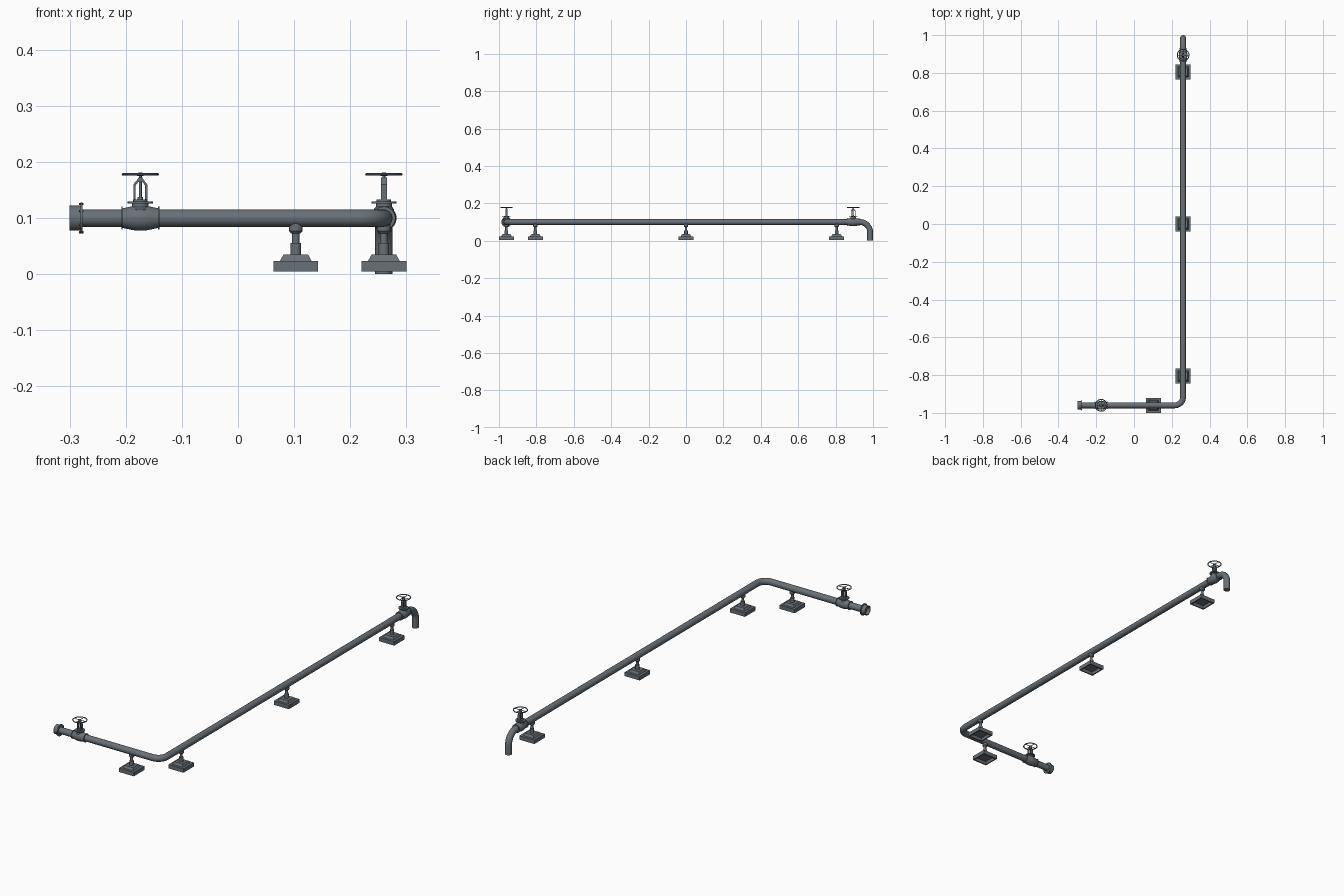
import bpy, bmesh, math
from mathutils import Matrix, Vector

if "Cube" in bpy.data.objects:
    bpy.data.objects.remove(bpy.data.objects["Cube"])

steel = bpy.data.materials.new("blue grey steel")
steel.diffuse_color = (0.14, 0.165, 0.185, 1)
steel.use_nodes = True
steel.node_tree.nodes["Principled BSDF"].inputs["Base Color"].default_value = steel.diffuse_color
T, R = Matrix.Translation, Matrix.Rotation
PIPE_R, PIPE_Z, RUN_X, RUN_Y = 0.0155, 0.10, 0.26, -0.96
ALONG_X = R(math.pi / 2, 4, 'Y')


def finish(name, bm, mat=Matrix()):
    bmesh.ops.remove_doubles(bm, verts=bm.verts, dist=1e-6)
    bmesh.ops.recalc_face_normals(bm, faces=bm.faces)
    bm.transform(mat)
    me = bpy.data.meshes.new(name)
    bm.to_mesh(me)
    bm.free()
    me.materials.append(steel)
    ob = bpy.data.objects.new(name, me)
    bpy.context.collection.objects.link(ob)
    bpy.ops.object.select_all(action='DESELECT')
    ob.select_set(True)
    bpy.context.view_layer.objects.active = ob
    bpy.ops.object.shade_smooth_by_angle(angle=math.radians(35))
    return ob


def lathe(name, profile, mat=Matrix(), n=32, caps=True):
    """Turn (radius, height) pairs round z; n=4 gives a square, radius = half side."""
    bm = bmesh.new()
    k, off = (math.sqrt(2), math.pi / 4) if n == 4 else (1, 0)
    rings = []
    for r, z in profile:
        rings.append([bm.verts.new((k * r * math.cos(off + 2 * math.pi * i / n),
                                    k * r * math.sin(off + 2 * math.pi * i / n), z))
                      for i in range(n)])
    for a, b in zip(rings, rings[1:]):
        for i in range(n):
            j = (i + 1) % n
            bm.faces.new((a[i], a[j], b[j], b[i]))
    if caps:
        bm.faces.new(rings[0])
        bm.faces.new(rings[-1])
    return finish(name, bm, mat)


def arc(centre, u, v, radius, steps=10):
    """Quarter circle from direction u to direction v."""
    c, u, v = Vector(centre), Vector(u), Vector(v)
    return [c + radius * (u * math.cos(a) + v * math.sin(a))
            for a in (math.pi / 2 * i / steps for i in range(steps + 1))]


def tube(name, points, radius):
    cu = bpy.data.curves.new(name + "_path", 'CURVE')
    cu.dimensions = '3D'
    cu.bevel_depth, cu.bevel_resolution, cu.use_fill_caps = radius, 6, True
    sp = cu.splines.new('POLY')
    sp.points.add(len(points) - 1)
    for p, co in zip(sp.points, points):
        p.co = (*co, 1)
    tmp = bpy.data.objects.new(name + "_path", cu)
    bpy.context.collection.objects.link(tmp)
    bpy.context.view_layer.update()
    bm = bmesh.new()
    bm.from_mesh(tmp.evaluated_get(bpy.context.evaluated_depsgraph_get()).to_mesh())
    bpy.data.objects.remove(tmp)
    bmesh.ops.remove_doubles(bm, verts=bm.verts, dist=1e-6)
    bmesh.ops.recalc_face_normals(bm, faces=bm.faces)
    # recess the open ends
    for f in [f for f in bm.faces if len(f.verts) > 4]:
        bmesh.ops.inset_individual(bm, faces=[f], thickness=0.003)
        ext = bmesh.ops.extrude_discrete_faces(bm, faces=[f])["faces"][0]
        bmesh.ops.translate(bm, verts=ext.verts, vec=-0.02 * ext.normal)
    return finish(name, bm)


def valve(name, x, y, turn):
    base = T((x, y, 0)) @ R(turn, 4, 'Z')
    # bulged body with end collars
    half = [(0.0155, 0.034), (0.0205, 0.034), (0.0205, 0.0315), (0.0175, 0.0315),
            (0.0195, 0.022), (0.0215, 0.013), (0.0225, 0.004)]
    body = [(r, -t) for r, t in half] + half[::-1]
    lathe(name + "_body", body, base @ T((0, 0, PIPE_Z)) @ ALONG_X)
    # bonnet neck and flange
    lathe(name + "_bonnet", [(0.019, 0.105), (0.018, 0.116), (0.0145, 0.120), (0.0145, 0.126),
                             (0.0225, 0.126), (0.0225, 0.130), (0.013, 0.130), (0.013, 0.133),
                             (0.005, 0.133), (0.005, 0.138)], base)
    # flat-bar yoke
    bm = bmesh.new()
    outer = [(0.0125, 0.131), (0.0125, 0.160), (0.006, 0.168), (0.0035, 0.172)]
    inner = [(0.0085, 0.131), (0.0085, 0.158), (0.004, 0.164), (0.0, 0.165)]
    line = lambda pts: [(-a, b) for a, b in pts] + pts[::-1]
    o, i = line(outer), line(inner)
    v = [[bm.verts.new((px, w, pz)) for px, pz in pts]
         for pts, w in ((o, -0.0055), (o, 0.0055), (i, 0.0055), (i, -0.0055))]
    for k in range(4):
        a, b = v[k], v[(k + 1) % 4]
        for j in range(len(o) - 1):
            bm.faces.new((a[j], a[j + 1], b[j + 1], b[j]))
    for j in (0, -1):
        bm.faces.new([s[j] for s in v])
    finish(name + "_yoke", bm, base)
    # stem and handwheel
    lathe(name + "_stem", [(0.0025, 0.130), (0.0025, 0.175), (0.006, 0.175),
                           (0.006, 0.180), (0.003, 0.181)], base, 16)
    rim = [(0.0310 + 0.0025 * math.cos(a), 0.178 + 0.0022 * math.sin(a))
           for a in (math.pi * k / 4 for k in range(9))]
    lathe(name + "_wheel_rim", rim, base, 32, caps=False)
    for s in range(4):
        lathe(f"{name}_wheel_spoke_{s + 1}", [(0.0015, 0.004), (0.0015, 0.031)],
              base @ T((0, 0, 0.178)) @ R(s * math.pi / 2, 4, 'Z') @ ALONG_X, 8)


def support(name, x, y):
    at = T((x, y, 0))
    # square hollow footing with tapered top
    lathe(name + "_footing", [(0.034, 0.020), (0.034, 0.005), (0.04, 0.005), (0.04, 0.024),
                              (0.028, 0.024), (0.022, 0.035)], at, 4)
    # stepped post and saddle
    lathe(name + "_post", [(0.0095, 0.035), (0.0095, 0.056), (0.0065, 0.056), (0.0065, 0.073),
                           (0.0085, 0.073), (0.012, 0.077), (0.012, 0.094)], at, 24)


# main pipe: inlet run, corner, long run, down-turned spout
BEND, SPOUT = 0.045, 0.055
path = [Vector((-0.286, RUN_Y, PIPE_Z))]
path += arc((RUN_X - BEND, RUN_Y + BEND, PIPE_Z), (0, -1, 0), (1, 0, 0), BEND)
path += arc((RUN_X, 0.9845 - SPOUT, PIPE_Z - SPOUT), (0, 0, 1), (0, 1, 0), SPOUT)
path.append(Vector((RUN_X, 0.9845, 0)))
tube("main_pipe", path, PIPE_R)

# inlet coupling with bolted collar
lathe("inlet_coupling", [(0.015, -0.285), (0.0185, -0.285), (0.0185, -0.300), (0.0225, -0.300),
                         (0.0225, -0.281), (0.0275, -0.281), (0.0275, -0.277), (0.015, -0.277)],
      T((0, RUN_Y, PIPE_Z)) @ ALONG_X, caps=False)
for b in range(6):
    lathe(f"collar_bolt_{b + 1}", [(0.002, -0.283), (0.002, -0.275)],
          T((0, RUN_Y, PIPE_Z)) @ R(b * math.pi / 3, 4, 'X') @ T((0, 0, 0.025)) @ ALONG_X, 6)

valve("inlet_valve", -0.174, RUN_Y, 0)
valve("outlet_valve", RUN_X, 0.894, math.pi / 2)

for n, (sx, sy) in enumerate([(0.103, RUN_Y), (RUN_X, -0.805), (RUN_X, 0), (RUN_X, 0.805)]):
    support(f"support_{n + 1}", sx, sy)
